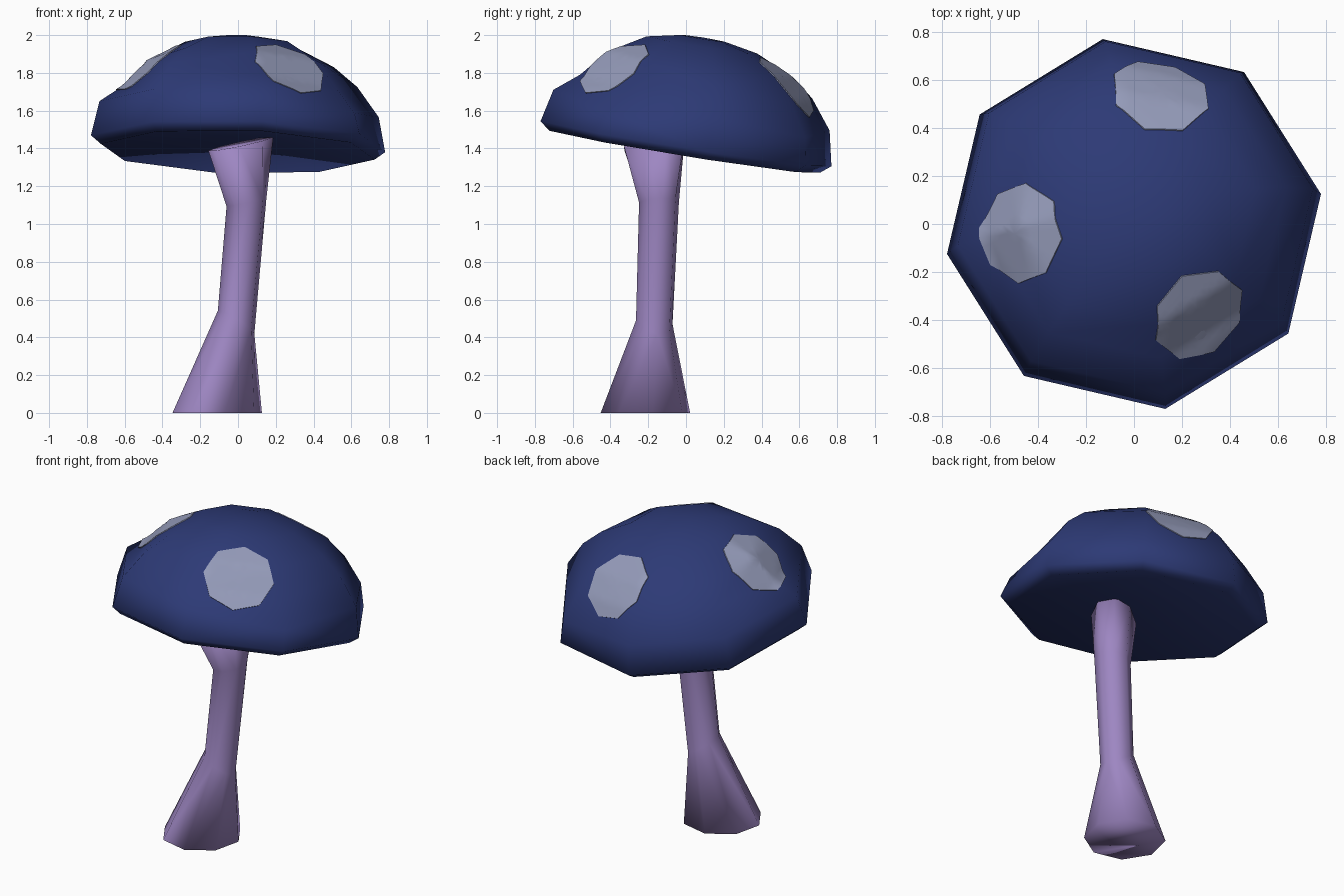
import bpy, bmesh
from math import sin, cos, tau, radians
from mathutils import Vector, Matrix
from mathutils.bvhtree import BVHTree

if "Cube" in bpy.data.objects:
    bpy.data.objects.remove(bpy.data.objects["Cube"])


def material(name, rgb):
    m = bpy.data.materials.new(name)
    m.diffuse_color = (*rgb, 1)
    m.use_nodes = True
    m.node_tree.nodes["Principled BSDF"].inputs["Base Color"].default_value = m.diffuse_color
    return m


def loft(name, rings, mat, sharp, start=None, end=None):
    """Skin a stack of rings; close each end with a tip point or a flat face."""
    bm = bmesh.new()
    loops = [[bm.verts.new(p) for p in ring] for ring in rings]
    n = len(loops[0])
    for a, b in zip(loops, loops[1:]):
        for i in range(n):
            j = (i + 1) % n
            bm.faces.new((a[i], a[j], b[j], b[i]))
    for loop, tip in ((loops[0], start), (loops[-1], end)):
        if tip is None:
            bm.faces.new(loop)
        else:
            t = bm.verts.new(tip)
            for i in range(n):
                bm.faces.new((loop[i], loop[(i + 1) % n], t))
    bmesh.ops.recalc_face_normals(bm, faces=bm.faces)
    bmesh.ops.triangulate(bm, faces=bm.faces)
    mesh = bpy.data.meshes.new(name)
    bm.to_mesh(mesh)
    tree = BVHTree.FromBMesh(bm)
    bm.free()
    mesh.shade_smooth()
    mesh.set_sharp_from_angle(angle=radians(sharp))
    mesh.materials.append(mat)
    bpy.context.collection.objects.link(bpy.data.objects.new(name, mesh))
    return tree


def circle(n, r, phase):
    return [(r * cos(tau * i / n + phase), r * sin(tau * i / n + phase)) for i in range(n)]


blue = material("cap_blue", (0.026, 0.042, 0.18))
lilac = material("stem_lilac", (0.34, 0.24, 0.54))
pale = material("spot_grey", (0.30, 0.33, 0.49))

# Cap: eight-sided dome with a hollowed underside, tilted backwards, flattened near the spots
centre = Vector((0, 0, 1.425))
tilt = (Matrix.Translation(centre) @ Matrix.Rotation(radians(-9.1), 4, 'X')
        @ Matrix.Rotation(radians(1.8), 4, 'Y'))
profile = [(0.735, -0.043), (0.79, 0), (0.75, 0.185), (0.63, 0.34),
           (0.5, 0.44), (0.3, 0.53), (0.12, 0.565)]
rings = [[tilt @ Vector((x, y, z)) for x, y in circle(8, r, radians(9.5))]
         for r, z in profile]
for i, lower, upper in ((4, 0, 0.065), (6, 0.01, 0.065), (7, 0.07, 0.09), (1, 0.04, 0.03)):
    rings[2][i].z -= lower
    rings[3][i].z -= upper
    rings[4][i].z -= upper * 0.35
cap = loft("cap", rings, blue, 110, tilt @ Vector((0, 0, 0.045)),
           tilt @ Vector((0, 0, 0.57)))

# Stem: sections as centre, radius along and across the diagonal, slope in x and y
sections = [((-0.11, -0.215, 0.0), 0.24, 0.24, 0, 0),
            ((-0.01, -0.168, 0.48), 0.098, 0.098, -0.6, -0.2),
            ((0.045, -0.143, 1.115), 0.107, 0.107, 0.2, 0.05),
            ((0.015, -0.168, 1.425), 0.205, 0.132, 0.18, 0.08)]
rings = []
for (cx, cy, cz), along, across, sx, sy in sections:
    ring = []
    for u, v in circle(8, 1, radians(-9.5)):
        dx = (u * along + v * across) * 0.707
        dy = (u * along - v * across) * 0.707
        ring.append((cx + dx, cy + dy, cz + dx * sx + dy * sy))
    rings.append(ring)
loft("stem", rings, lilac, 110)

# Spots: octagonal patches laid almost flush onto the dome
for side, x, y, z in (("front", 0.285, -0.4, 1.85), ("back", 0.11, 0.535, 1.73),
                      ("left", -0.48, -0.04, 1.83)):
    normal = Vector((x, y, (z - centre.z) * 1.05)).normalized()
    u = normal.cross(Vector((0, 0, 1))).normalized()
    v = normal.cross(u)
    origin = Vector((x, y, z)) + normal * 0.5

    def drape(a, b, lift):
        hit = cap.ray_cast(origin + u * a + v * b, -normal)[0]
        return hit + normal * lift

    corners = circle(8, 0.21, radians(35))
    outline = []
    for i, (a, b) in enumerate(corners):
        c, d = corners[(i + 1) % 8]
        outline += [(a + (c - a) * t / 4, b + (d - b) * t / 4) for t in range(4)]
    rings = [[drape(a * s, b * s, lift) for a, b in outline]
             for s, lift in ((1, -0.003), (1, 0.005), (0.85, 0.005), (0.7, 0.005),
                             (0.55, 0.005), (0.4, 0.005), (0.2, 0.005))]
    loft("spot_" + side, rings, pale, 60, drape(0, 0, -0.003), drape(0, 0, 0.005))
